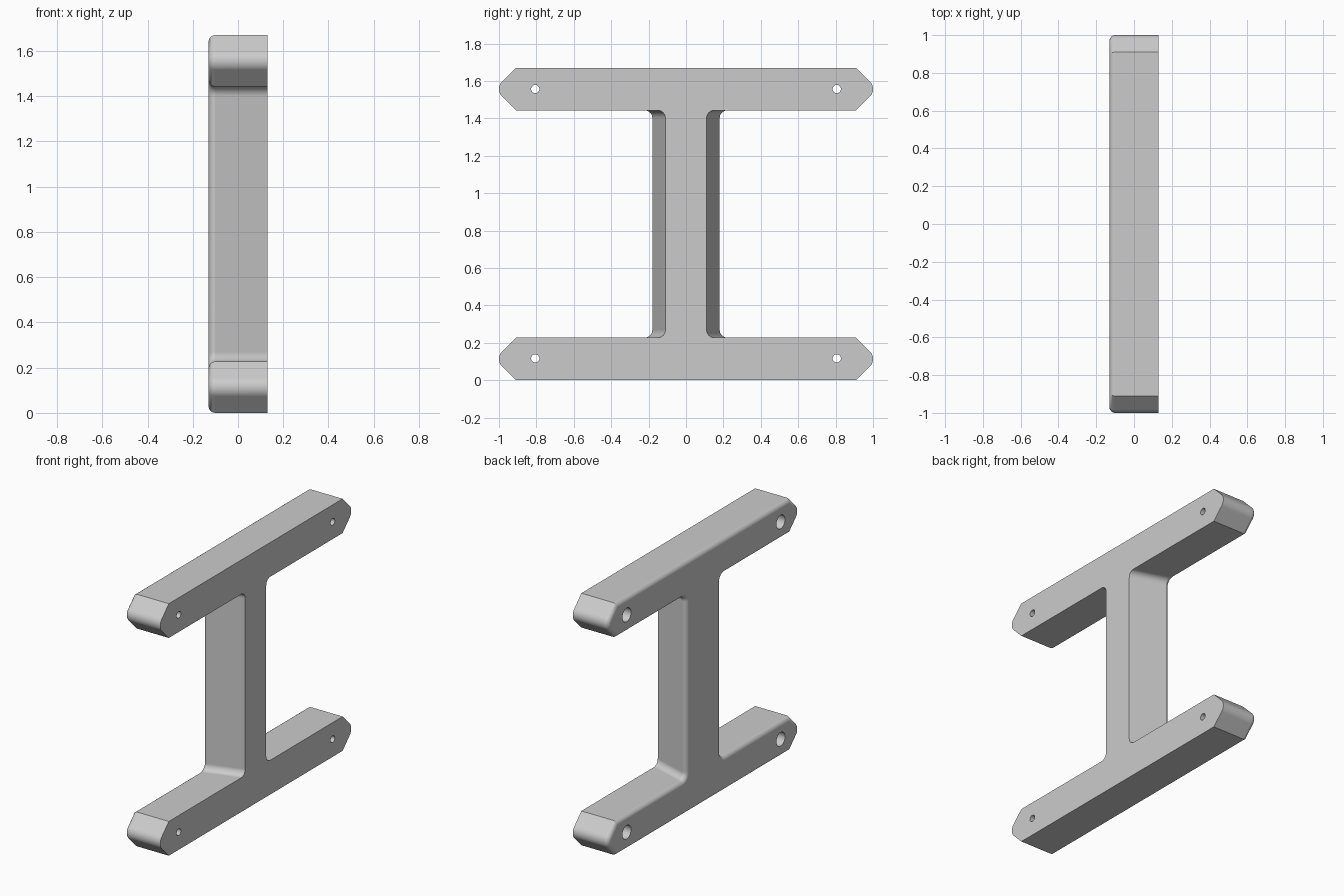
import bpy, bmesh
from math import sin, cos, pi, radians, tan, sqrt
from mathutils import Matrix, Vector

cube = bpy.data.objects.get("Cube")
if cube:
    bpy.data.objects.remove(cube)

# Main dimensions
HALF_X = 0.13
HEIGHT = 1.67
MID = HEIGHT / 2
BAR = 0.227
SHOULDER = 0.91
TIP_R = 0.057
FILLET = 0.042
EDGE_R = 0.03
HOLE_Y = 0.806
WEB_NEAR, WEB_FAR = 0.11, 0.18

grey = bpy.data.materials.new("light grey")
grey.use_nodes = True
grey.diffuse_color = (0.6, 0.6, 0.6, 1)
grey.node_tree.nodes["Principled BSDF"].inputs["Base Color"].default_value = (0.6, 0.6, 0.6, 1)


def arc(cy, cz, r, start, end, steps):
    angles = [radians(start + (end - start) * i / steps) for i in range(steps + 1)]
    return [(cy + r * cos(a), cz + r * sin(a)) for a in angles]


def outline(web, inset):
    """H-shaped section, shrunk by inset; built as one quarter and mirrored."""
    under = MID - BAR                      # underside of the upper bar, from mid height
    mitre = inset * tan(radians(22.5))
    tip_y = SHOULDER + BAR / 2 - TIP_R * sqrt(2)
    quarter = arc(web + FILLET, under - FILLET, FILLET + inset, 180, 90, 8)
    quarter.append((SHOULDER - mitre, under + inset))
    quarter += arc(tip_y, MID - BAR / 2, TIP_R - inset, -45, 45, 10)
    quarter.append((SHOULDER - mitre, MID - inset))
    left = [(-y, z) for y, z in reversed(quarter)]
    upper = quarter + left
    return upper + [(-y, -z) for y, z in upper]


# Frame: tapered web between two bars, rounded along one side
sections = [(HALF_X, WEB_NEAR, 0)]
for i in range(7):
    a = i / 6 * pi / 2
    sections.append((-HALF_X + EDGE_R * (1 - sin(a)), WEB_FAR, EDGE_R * (1 - cos(a))))

bm = bmesh.new()
rings = [[bm.verts.new((x, y, z + MID)) for y, z in outline(w, o)] for x, w, o in sections]
for a, b in zip(rings, rings[1:]):
    for i in range(len(a)):
        j = (i + 1) % len(a)
        bm.faces.new((a[i], a[j], b[j], b[i]))
bm.faces.new(rings[0])
bm.faces.new(rings[-1])
bmesh.ops.recalc_face_normals(bm, faces=bm.faces)
mesh = bpy.data.meshes.new("frame")
bm.to_mesh(mesh)
bm.free()
mesh.materials.append(grey)
frame = bpy.data.objects.new("frame", mesh)
bpy.context.collection.objects.link(frame)
bpy.context.view_layer.objects.active = frame
frame.select_set(True)


def drill(name, radius, x0, x1):
    """Cut one round hole along x near the end of each bar."""
    cut = bmesh.new()
    for y in (-HOLE_Y, HOLE_Y):
        for z in (BAR / 2 + 0.003, HEIGHT - BAR / 2):
            place = Matrix.Translation(Vector(((x0 + x1) / 2, y, z))) @ Matrix.Rotation(pi / 2, 4, 'Y')
            bmesh.ops.create_cone(cut, cap_ends=True, segments=32, radius1=radius,
                                  radius2=radius, depth=x1 - x0, matrix=place)
    data = bpy.data.meshes.new(name)
    cut.to_mesh(data)
    cut.free()
    data.materials.append(grey)
    cutter = bpy.data.objects.new(name, data)
    cutter.hide_render = True
    bpy.context.collection.objects.link(cutter)
    mod = frame.modifiers.new(name, 'BOOLEAN')
    mod.operation = 'DIFFERENCE'
    mod.solver = 'EXACT'
    mod.object = cutter
    bpy.ops.object.modifier_apply(modifier=mod.name)
    bpy.data.objects.remove(cutter)


# Screw holes with wider recesses on the rounded side
drill("screw_hole", 0.022, -0.3, 0.3)
drill("screw_recess", 0.045, -0.3, 0.02)

bpy.ops.object.shade_smooth_by_angle(angle=radians(30))
normals = frame.modifiers.new("clean normals", 'WEIGHTED_NORMAL')
normals.keep_sharp = True
